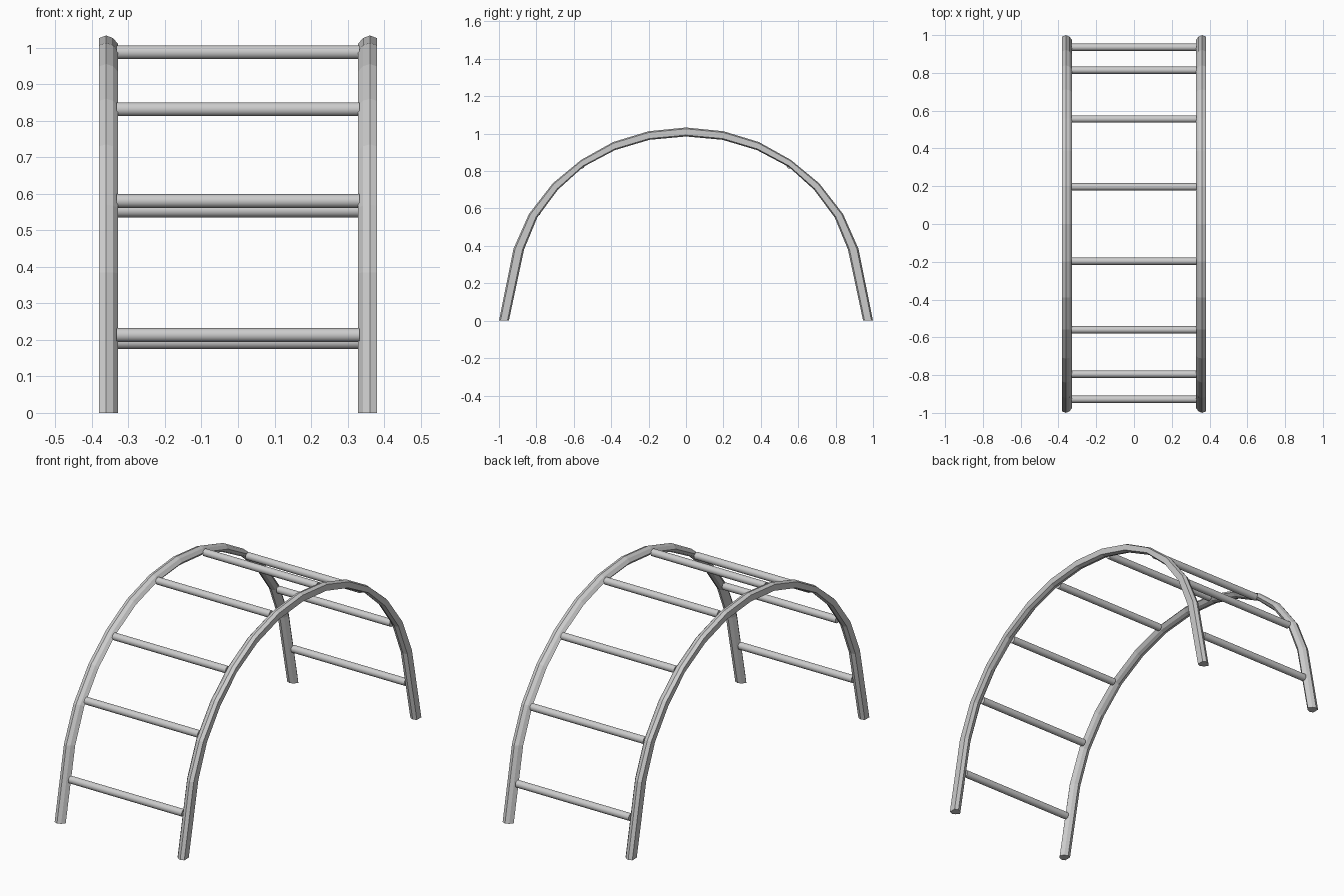
import bpy, bmesh
from math import pi
from mathutils import Matrix

if "Cube" in bpy.data.objects:
    bpy.data.objects.remove(bpy.data.objects["Cube"])

# Half arch: outer and inner edge of the rail as (y, z), from foot to crown
OUTER = [(1.0, 0), (.922, .385), (.84, .57), (.712, .735), (.56, .86), (.39, .955), (.2, 1.013), (0, 1.033)]
INNER = [(.947, 0), (.866, .38), (.795, .552), (.685, .70), (.55, .822), (.38, .912), (.196, .967), (0, .985)]
# Rail section: (x, position between inner -1 and outer +1)
SECTION = [(.38, -.7), (.38, .7), (.361, 1), (.342, .7), (.328, 0), (.342, -.7), (.361, -1)]


def finish(bm, name):
    bmesh.ops.recalc_face_normals(bm, faces=bm.faces[:])
    mesh = bpy.data.meshes.new(name)
    bm.to_mesh(mesh)
    bm.free()
    ob = bpy.data.objects.new(name, mesh)
    bpy.context.collection.objects.link(ob)
    return ob


def rail(name, side):
    half = list(zip(OUTER, INNER))
    path = half + [((-o[0], o[1]), (-i[0], i[1])) for o, i in half[-2::-1]]
    bm = bmesh.new()
    rings = []
    for o, i in path:
        ring = []
        for x, t in SECTION:
            f = (t + 1) / 2
            ring.append(bm.verts.new((side * x, i[0] + (o[0] - i[0]) * f, i[1] + (o[1] - i[1]) * f)))
        rings.append(ring)
    n = len(SECTION)
    for a, b in zip(rings, rings[1:]):
        for k in range(n):
            bm.faces.new((a[k], a[(k + 1) % n], b[(k + 1) % n], b[k]))
    bm.faces.new(rings[0])
    bm.faces.new(rings[-1])
    return finish(bm, name)


def rung(name, y, z):
    bm = bmesh.new()
    bmesh.ops.create_cone(bm, cap_ends=True, segments=16, radius1=.019, radius2=.019, depth=.664,
                          matrix=Matrix.Translation((0, y, z)) @ Matrix.Rotation(pi / 2, 4, 'Y'))
    for f in bm.faces:
        f.smooth = len(f.verts) == 4
    return finish(bm, name)


# Side rails
rail("left_rail", -1)
rail("right_rail", 1)

# Rungs, front foot to back foot
RUNGS = [(-.928, .213), (-.795, .58), (-.56, .831), (-.197, .987),
         (.197, .987), (.556, .831), (.814, .554), (.936, .194)]
for n, (y, z) in enumerate(RUNGS, 1):
    rung(f"rung_{n}", y, z)
